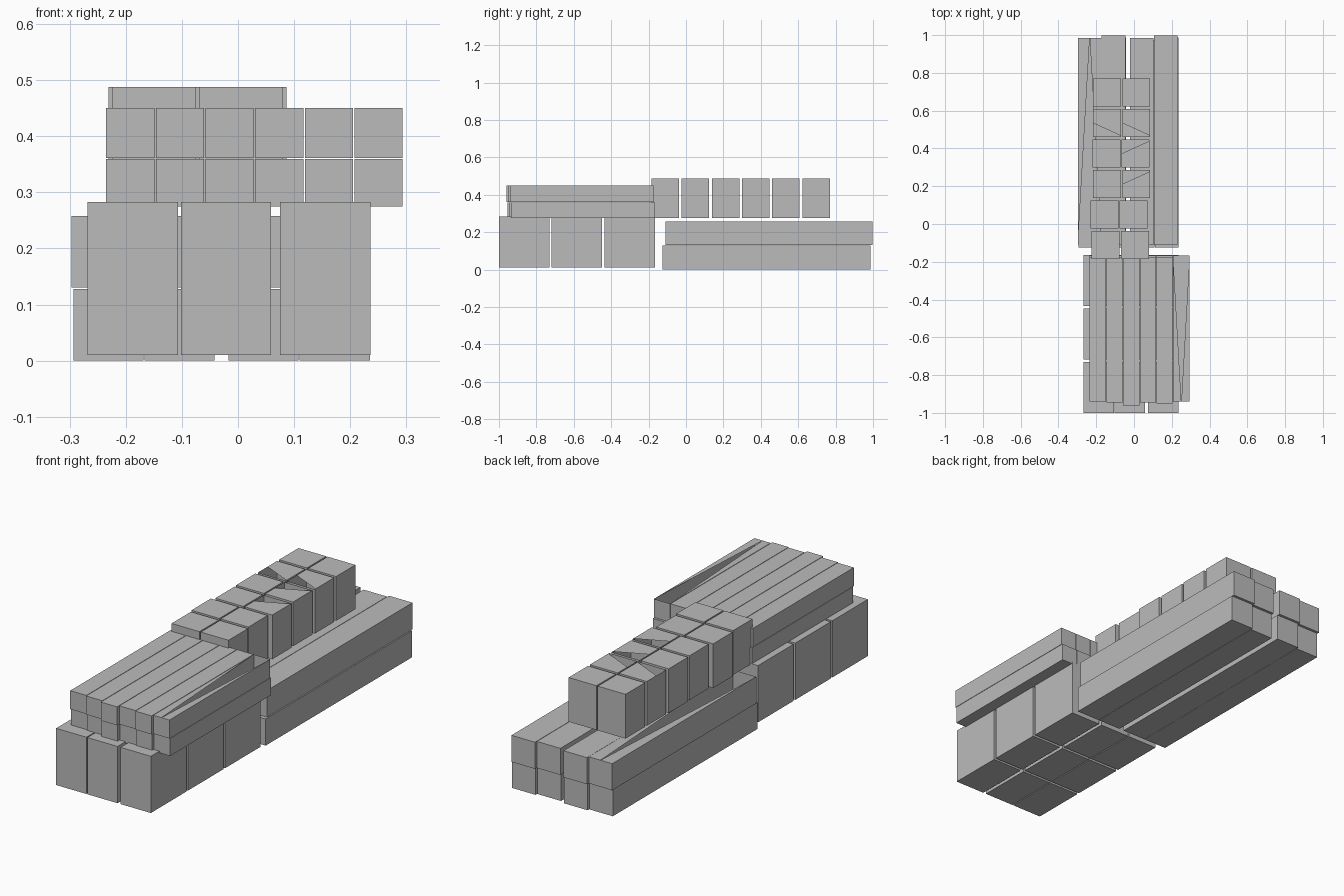
import bpy, bmesh

cube = bpy.data.objects.get("Cube")
if cube:
    bpy.data.objects.remove(cube, do_unlink=True)

grey = bpy.data.materials.new("plain_grey")
grey.use_nodes = True
colour = (0.5, 0.5, 0.5, 1)
grey.diffuse_color = colour
grey.node_tree.nodes["Principled BSDF"].inputs["Base Color"].default_value = colour


def block(name, xs, ys, zs, lid=None):
    """Box between three ranges; lid lists the lid outlines (as 0-1 fractions) of a broken lid."""
    bm = bmesh.new()
    bmesh.ops.create_cube(bm, size=1)
    for v in bm.verts:
        v.co = [a + (b - a) * (c + 0.5) for c, (a, b) in zip(v.co, (xs, ys, zs))]
    if lid:
        top = max(bm.faces, key=lambda f: f.calc_center_median().z)
        bmesh.ops.delete(bm, geom=[top], context='FACES_ONLY')
        for outline in lid:
            bm.faces.new([bm.verts.new((xs[0] + (xs[1] - xs[0]) * u,
                                        ys[0] + (ys[1] - ys[0]) * v, zs[1]))
                          for u, v in outline])
    mesh = bpy.data.meshes.new(name)
    bm.to_mesh(mesh)
    bm.free()
    mesh.materials.append(grey)
    obj = bpy.data.objects.new(name, mesh)
    bpy.context.collection.objects.link(obj)


# Lid outlines with one triangular piece missing
wedge_lid = [[(0, 0), (0.5, 0), (0, 1)], [(0.5, 0), (1, 0), (1, 1)]]
wide_lid = [[(0, 0), (0.5, 1), (0, 1)], [(1, 0), (1, 1), (0.5, 1)]]
front_torn = [[(0, 0.5), (1, 0.04), (1, 1), (0, 1)]]
back_torn = [[(0, 0), (1, 0), (1, 0.96), (0, 0.5)]]

# Large crates, three by three
for i, x in enumerate((-0.268, -0.102, 0.075)):
    for j, y in enumerate((-1.0, -0.718, -0.435)):
        block(f"large_crate_{i}_{j}", (x, x + 0.161), (y, y + 0.27), (0.01, 0.283))

# Short beams lying on the large crates, two layers of six
front_ends = (-0.94, -0.945, -0.96, -0.945, -0.95, -0.94)
for i, end in enumerate(front_ends):
    x = -0.235 + 0.0885 * i
    block(f"short_beam_lower_{i}", (x, x + 0.086), (end + 0.005, -0.167), (0.275, 0.359))
    block(f"short_beam_upper_{i}", (x, x + 0.086), (end, -0.175), (0.361, 0.45),
          wedge_lid if i == 5 else None)

# Long beams, two layers of two pairs
for i, x in enumerate((-0.293, -0.167, -0.017, 0.11)):
    shift = 0.012 * (i % 2)
    block(f"long_beam_lower_{i}", (x, x + 0.125), (-0.125, 0.975 + shift), (0, 0.128))
    block(f"long_beam_upper_{i}", (x - 0.004, x + 0.121), (-0.11, 0.985 + shift),
          (0.13, 0.258), wide_lid if i == 0 else None)

# Small crates in two rows of six on the long beams
torn = {(0, 4): front_torn, (1, 4): front_torn, (1, 3): back_torn, (1, 2): back_torn}
slide = (-0.007, -0.014, 0, -0.003, 0, 0)
for i, x in enumerate((-0.217, -0.062)):
    for j, dx in enumerate(slide):
        y = -0.185 + 0.1615 * j
        block(f"small_crate_{i}_{j}", (x + dx, x + dx + 0.148), (y, y + 0.147),
              (0.275, 0.488), torn.get((i, j)))
